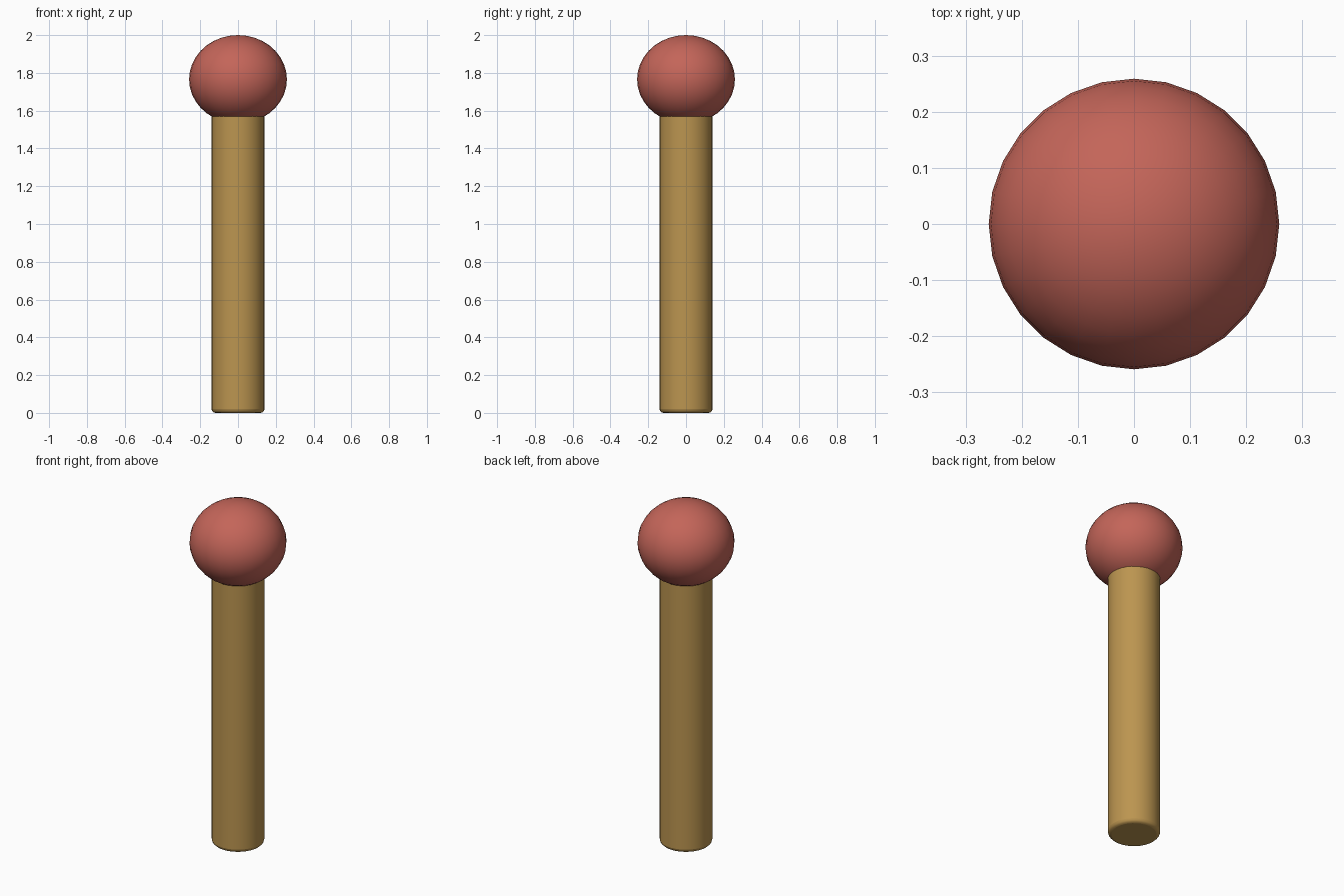
import bpy

if "Cube" in bpy.data.objects:
    bpy.data.objects.remove(bpy.data.objects["Cube"])


def finish(name, color, angle):
    obj = bpy.context.object
    obj.name = name
    mat = bpy.data.materials.new(name + "_paint")
    mat.diffuse_color = color
    mat.use_nodes = True
    mat.node_tree.nodes["Principled BSDF"].inputs["Base Color"].default_value = mat.diffuse_color
    obj.data.materials.append(mat)
    bpy.ops.object.shade_smooth_by_angle(angle=angle)
    return obj


# Shaft: straight rod with softened end edges, tucked into the head
HEIGHT = 1.62
bpy.ops.mesh.primitive_cylinder_add(vertices=32, radius=0.14, depth=HEIGHT,
                                    location=(0, 0, HEIGHT / 2))
shaft = finish("shaft", (0.50, 0.30, 0.08, 1), 0.7)
bevel = shaft.modifiers.new("soft_edges", 'BEVEL')
bevel.width = 0.02
bevel.segments = 3
bevel.limit_method = 'ANGLE'

# Head: slightly flattened ball
bpy.ops.mesh.primitive_uv_sphere_add(segments=28, ring_count=18, radius=1,
                                     location=(0, 0, 1.766))
head = bpy.context.object
head.scale = (0.259, 0.259, 0.234)
bpy.ops.object.transform_apply(location=False, rotation=False, scale=True)
finish("head", (0.55, 0.13, 0.10, 1), 0.7)
